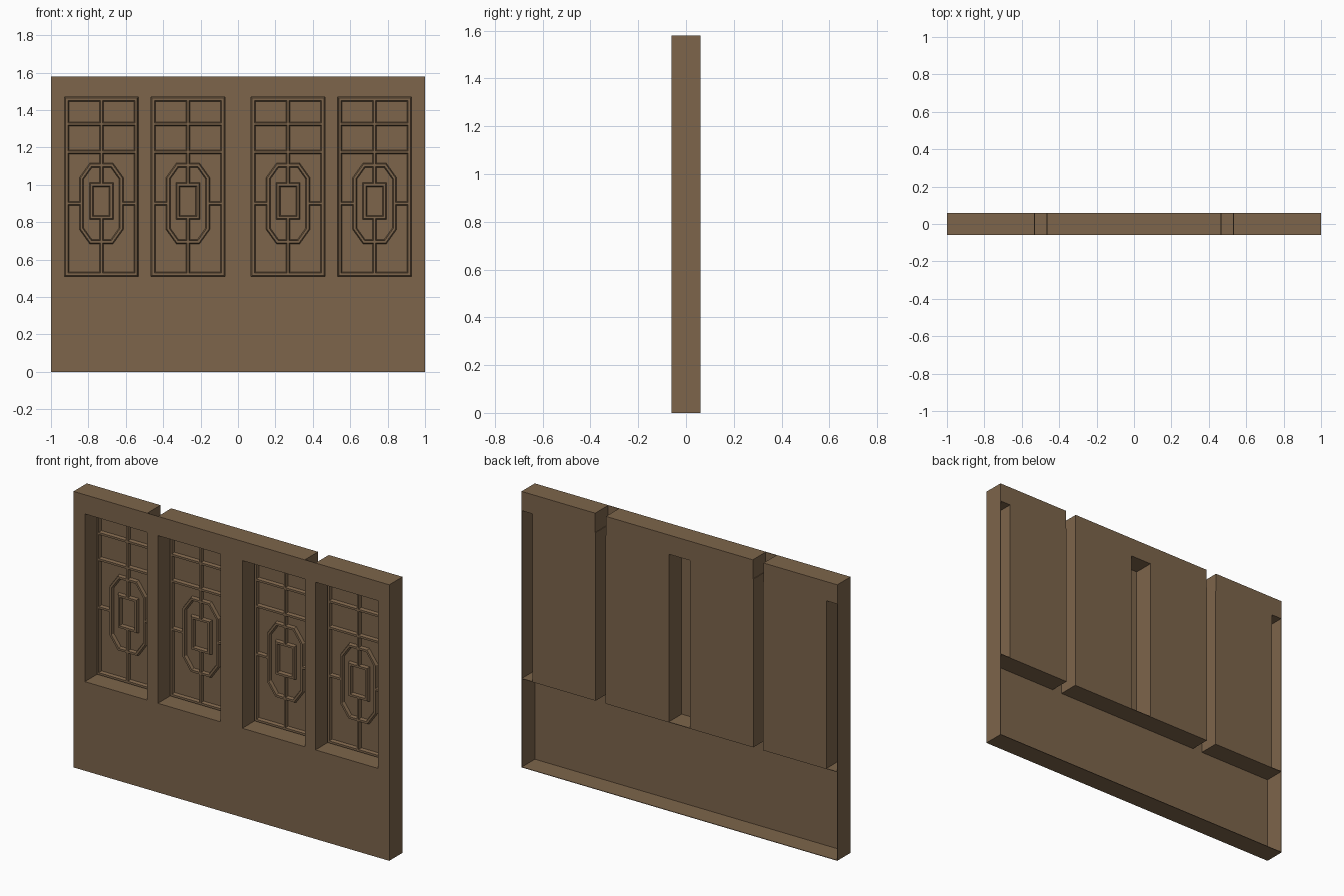
import bpy, bmesh
from mathutils import Vector

if "Cube" in bpy.data.objects:
    bpy.data.objects.remove(bpy.data.objects["Cube"])

W, D, H = 1.0, 0.06, 1.58          # half width, half depth, height
Z0, Z1 = 0.51, 1.47                # window opening bottom / top
WIN = 0.1975                       # window half width
CENTRES = (-0.7305, -0.2675, 0.2675, 0.7305)
T = 0.003                          # sheet thickness

wood = bpy.data.materials.new("brown wood")
wood.diffuse_color = (0.205, 0.130, 0.070, 1)
wood.use_nodes = True
wood.node_tree.nodes["Principled BSDF"].inputs["Base Color"].default_value = wood.diffuse_color


def finish(name, bm, loc=(0, 0, 0)):
    bmesh.ops.recalc_face_normals(bm, faces=bm.faces)
    me = bpy.data.meshes.new(name)
    bm.to_mesh(me)
    bm.free()
    me.materials.append(wood)
    ob = bpy.data.objects.new(name, me)
    ob.location = loc
    bpy.context.collection.objects.link(ob)
    return ob


def add_box(bm, x0, x1, y0, y1, z0, z1):
    vs = bmesh.ops.create_cube(bm, size=1)["verts"]
    for v in vs:
        v.co = ((x0 + x1) / 2 + v.co.x * (x1 - x0),
                (y0 + y1) / 2 + v.co.y * (y1 - y0),
                (z0 + z1) / 2 + v.co.z * (z1 - z0))


def box(name, *dims):
    bm = bmesh.new()
    add_box(bm, *dims)
    return finish(name, bm)


# front panel: a sheet with four window openings
xs = [-W] + [c + s * WIN for c in CENTRES for s in (-1, 1)] + [W]
zs = [0, Z0, Z1, H]
bm = bmesh.new()
grid = [[bm.verts.new((x, -D, z)) for z in zs] for x in xs]
for i in range(len(xs) - 1):
    for j in range(3):
        if j == 1 and i % 2 == 1:
            continue
        bm.faces.new((grid[i][j], grid[i + 1][j], grid[i + 1][j + 1], grid[i][j + 1]))
panel = finish("front_panel", bm)
sol = panel.modifiers.new("thickness", "SOLIDIFY")
sol.thickness = T
sol.offset = -1 if panel.data.polygons[0].normal.y < 0 else 1

# end walls and floor strip behind the panel
for name, s in (("left_end", -1), ("right_end", 1)):
    box(name, min(s * W, s * (W - T)), max(s * W, s * (W - T)), -D, D, 0, H)
box("floor_strip", -W, W, -D, D, 0, T)

# header blocks and sill shelves, separated by two narrow gaps
for name, a, b in (("left", -W, -0.533), ("middle", -0.465, 0.465), ("right", 0.533, W)):
    box(name + "_header", a, b, -D + T / 2, D, Z1, H)
    box(name + "_sill", a, b, -D + T / 2, D, Z0 - T, Z0)

# window casing: side walls and a back pane
bm = bmesh.new()
for s in (-1, 1):
    a, b = sorted((s * WIN, s * (WIN + T)))
    add_box(bm, a, b, -D + T / 2, D, Z0 - T, Z1)
add_box(bm, -WIN, WIN, D - T, D, Z0 - T, Z1)
casing = finish("window_casing", bm, (CENTRES[0], 0, 0))


def moulding(bm, pts, w, closed=False):
    """Sweep a chamfered bar along points (x, z) lying on the pane."""
    pts = [Vector(p) for p in pts]
    n = len(pts)
    prof = ((-w / 2, D - T / 2), (-w / 4, D - 0.02), (w / 4, D - 0.02), (w / 2, D - T / 2))
    rings = []
    for i, p in enumerate(pts):
        d1 = p - pts[i - 1] if closed or i > 0 else pts[1] - p
        d2 = pts[(i + 1) % n] - p if closed or i < n - 1 else d1
        n1, n2 = (Vector((-d.y, d.x)).normalized() for d in (d1, d2))
        m = (n1 + n2) / (1 + n1.dot(n2))
        rings.append([bm.verts.new((p.x + m.x * o, y, p.y + m.y * o)) for o, y in prof])
    for i in range(n if closed else n - 1):
        a, b = rings[i], rings[(i + 1) % n]
        for k in range(4):
            bm.faces.new((a[k], a[(k + 1) % 4], b[(k + 1) % 4], b[k]))
    if not closed:
        bm.faces.new(rings[0])
        bm.faces.new(rings[-1])


def rect(hx, z0, z1):
    return [(-hx, z0), (hx, z0), (hx, z1), (-hx, z1)]


# lattice: border, cross bars, octagon and inner rectangle
B, ZC = 0.024, 0.90
bm = bmesh.new()
moulding(bm, rect(WIN - B / 2, Z0 + B / 2, Z1 - B / 2), B, True)
for z in (1.325, 1.175):
    moulding(bm, [(-WIN + 0.01, z), (WIN - 0.01, z)], B)
for s in (-1, 1):
    moulding(bm, [(s * (WIN - 0.01), ZC), (s * 0.105, ZC)], B)
hx, hz, cx, cz = 0.106, 0.205, 0.05, 0.07
octagon = [(-hx + cx, -hz), (hx - cx, -hz), (hx, -hz + cz), (hx, hz - cz),
           (hx - cx, hz), (-hx + cx, hz), (-hx, hz - cz), (-hx, -hz + cz)]
moulding(bm, [(x, ZC + z) for x, z in octagon], B, True)
moulding(bm, rect(0.053, 0.825, 1.0), B, True)
moulding(bm, [(0, Z1 - 0.01), (0, 0.995)], 0.022)
moulding(bm, [(0, 0.83), (0, Z0 + 0.01)], 0.022)
lattice = finish("window_lattice", bm, (CENTRES[0], 0, 0))

# repeat casing and lattice for the other windows
for src in (casing, lattice):
    for c in CENTRES[1:]:
        ob = src.copy()
        ob.location.x = c
        bpy.context.collection.objects.link(ob)
